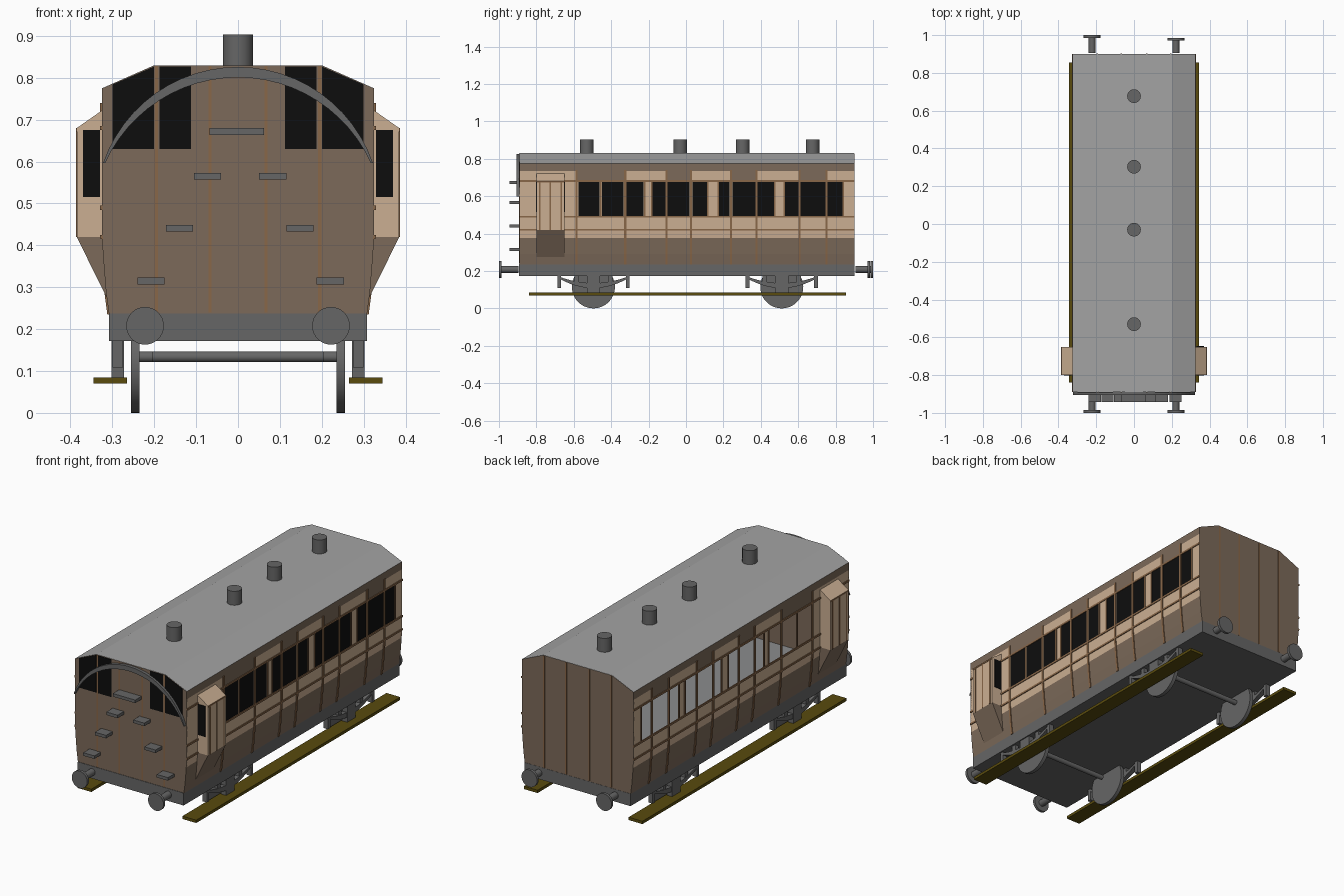
import bpy, bmesh, math
from mathutils import Matrix

if "Cube" in bpy.data.objects:
    bpy.data.objects.remove(bpy.data.objects["Cube"])


def material(name, r, g, b):
    m = bpy.data.materials.new(name)
    m.use_nodes = True
    m.diffuse_color = (r, g, b, 1)
    bsdf = next(n for n in m.node_tree.nodes if n.type == 'BSDF_PRINCIPLED')
    bsdf.inputs["Base Color"].default_value = (r, g, b, 1)
    bsdf.inputs["Roughness"].default_value = 0.8
    return m


BROWN = material("body brown", 0.2, 0.142, 0.1)
CREAM = material("panel cream", 0.6, 0.43, 0.29)
TRIM = material("beading brown", 0.25, 0.135, 0.066)
GREY = material("frame grey", 0.133, 0.133, 0.133)
ROOF = material("roof grey", 0.37, 0.37, 0.37)
FLOOR = material("floor grey", 0.26, 0.265, 0.27)
GLASS = material("window black", 0.004, 0.004, 0.004)
OLIVE = material("footboard olive", 0.1, 0.07, 0.004)

FRONT, BACK = -0.89, 0.9


def finish(bm, name, *mats):
    mesh = bpy.data.meshes.new(name)
    bm.to_mesh(mesh)
    bm.free()
    for m in mats:
        mesh.materials.append(m)
    ob = bpy.data.objects.new(name, mesh)
    bpy.context.scene.collection.objects.link(ob)
    return ob


def prism(name, pts, a, b, mat, axis='Y'):
    """Extrude an outline (xz along Y, or yz along X) from a to b."""
    bm = bmesh.new()
    place = (lambda p, t: (p[0], t, p[1])) if axis == 'Y' else (lambda p, t: (t, p[0], p[1]))
    lo = [bm.verts.new(place(p, a)) for p in pts]
    hi = [bm.verts.new(place(p, b)) for p in pts]
    n = len(pts)
    bm.faces.new(lo)
    bm.faces.new(hi[::-1])
    for i in range(n):
        j = (i + 1) % n
        bm.faces.new((lo[i], lo[j], hi[j], hi[i]))
    bmesh.ops.recalc_face_normals(bm, faces=bm.faces)
    return finish(bm, name, mat)


def box(name, x0, x1, y0, y1, z0, z1, mat):
    return prism(name, [(x0, z0), (x1, z0), (x1, z1), (x0, z1)], y0, y1, mat)


def cylinder(name, loc, r, depth, axis, mat, sides=32):
    bm = bmesh.new()
    bmesh.ops.create_cone(bm, cap_ends=True, segments=sides, radius1=r, radius2=r, depth=depth)
    for f in bm.faces:
        f.smooth = len(f.verts) == 4
        if not f.smooth:
            for e in f.edges:
                e.smooth = False
    turn = {'Z': Matrix(), 'X': Matrix.Rotation(math.pi / 2, 4, 'Y'),
            'Y': Matrix.Rotation(math.pi / 2, 4, 'X')}[axis]
    bmesh.ops.transform(bm, matrix=Matrix.Translation(loc) @ turn, verts=bm.verts)
    return finish(bm, name, mat)


def half_width(z):
    return 0.308 + 0.017 * min(max((z - 0.235) / 0.185, 0), 1) ** 0.7


# Side walls: a grid of cells coloured by position; the panes of the left side are glazed
PANES = [(-0.575, -0.463), (-0.449, -0.334), (-0.318, -0.227),
         (-0.179, -0.11), (-0.099, 0.019), (0.035, 0.115),
         (0.174, 0.233), (0.249, 0.372), (0.382, 0.473),
         (0.527, 0.602), (0.612, 0.746), (0.757, 0.837)]
DOORS = [(-0.585, -0.325), (-0.104, 0.027), (0.241, 0.377), (0.607, 0.751)]
LEVELS = [0.235, 0.29, 0.35, 0.375, 0.42, 0.49, 0.677, 0.735, 0.775]


def within(v, spans):
    return any(a < v < b for a, b in spans)


def side_wall(s, name):
    bm = bmesh.new()
    cuts = sorted({FRONT, BACK} | {v for span in PANES + DOORS for v in span})
    for y0, y1 in zip(cuts, cuts[1:]):
        for z0, z1 in zip(LEVELS, LEVELS[1:]):
            y, z = (y0 + y1) / 2, (z0 + z1) / 2
            pane = within(y, PANES) and 0.49 < z < 0.677
            if pane and s < 0:
                continue
            cream = 0.375 < z < 0.735 and not (z > 0.677 and within(y, DOORS))
            q = [(y0, z0), (y1, z0), (y1, z1), (y0, z1)]
            f = bm.faces.new([bm.verts.new((s * half_width(c), a, c)) for a, c in q][::s])
            f.material_index = 2 if pane else int(cream)
    bmesh.ops.remove_doubles(bm, verts=bm.verts, dist=1e-5)
    finish(bm, name, BROWN, CREAM, GLASS)


def beading(s, name, y0, y1, z0, z1):
    zs = [z0] + [z for z in LEVELS if z0 < z < z1] + [z1]
    outer = [(s * (half_width(z) + 0.004), z) for z in zs]
    inner = [(s * (half_width(z) - 0.002), z) for z in zs]
    prism(name, outer + inner[::-1], y0, y1, TRIM)


for s, side in ((1, "left"), (-1, "right")):
    side_wall(s, side + "_side_wall")
    for z in (0.42, 0.49, 0.68):
        beading(s, side + "_rail_beading", FRONT, BACK, z - 0.005, z + 0.005)
    for span in DOORS:
        for y in span:
            beading(s, side + "_post_beading", y - 0.006, y + 0.006, 0.235, 0.74)
    for y in (-0.456, -0.22, -0.182, 0.117, 0.172, 0.475, 0.525, 0.84):
        beading(s, side + "_window_beading", y - 0.004, y + 0.004, 0.49, 0.68)

    # Guard's lookout
    y0, y1 = -0.8, -0.65
    prism(side + "_lookout", [(s * 0.315, 0.42), (s * 0.385, 0.42), (s * 0.385, 0.68),
                              (s * 0.325, 0.722)], y0, y1, CREAM)
    prism(side + "_lookout_base", [(s * 0.306, 0.26), (s * 0.385, 0.42),
                                   (s * 0.32, 0.42)], y0, y1, BROWN)
    for y in (y0 + 0.018, (y0 + y1) / 2, y1 - 0.018):
        box(side + "_lookout_beading", s * 0.384, s * 0.387, y - 0.004, y + 0.004, 0.42, 0.68, TRIM)
    box(side + "_lookout_top_beading", s * 0.384, s * 0.387, y0, y1, 0.672, 0.68, TRIM)
    ends = [(y0 - 0.003, y0)] + ([(y1, y1 + 0.003)] if s > 0 else [])
    for a, b in ends:
        box(side + "_lookout_pane", s * 0.33, s * 0.37, a, b, 0.515, 0.676, GLASS)

    # Front windows
    prism(side + "_front_corner_pane", [(s * 0.3, 0.63), (s * 0.2, 0.63), (s * 0.2, 0.827),
                                        (s * 0.3, 0.784)], FRONT - 0.003, FRONT, GLASS)
    box(side + "_front_pane", s * 0.112, s * 0.188, FRONT - 0.003, FRONT, 0.63, 0.827, GLASS)

    # Footboard
    box(side + "_footboard", s * 0.265, s * 0.345, -0.84, 0.855, 0.07, 0.085, OLIVE)

    # Wheels and springs
    for yc in (-0.495, 0.512):
        cylinder(side + "_wheel", (s * 0.245, yc, 0.115), 0.115, 0.02, 'X', GREY, 48)
        box(side + "_axle_box", s * 0.272, s * 0.302, yc - 0.035, yc + 0.035, 0.085, 0.175, GREY)
        steps = [i / 6 - 1 for i in range(13)]
        top = [(yc + 0.185 * t, 0.135 + 0.035 * t * t) for t in steps]
        low = [(yc + 0.185 * t, 0.108 + 0.052 * t * t) for t in steps]
        prism(side + "_leaf_spring", top + low[::-1], s * 0.275, s * 0.3, GREY, 'X')
        for e in (-1, 1):
            y = yc + e * 0.183
            box(side + "_spring_hanger", s * 0.275, s * 0.3, y - 0.01, y + 0.01, 0.108, 0.175, GREY)
            y = yc + e * 0.09
            box(side + "_spring_stop", s * 0.277, s * 0.298, y - 0.012, y + 0.012, 0.125, 0.175, GREY)

    # Buffers
    for end, face, tip in (("front", FRONT, -1.0), ("back", BACK, 0.985 if s > 0 else 1.0)):
        d = 1 if tip > 0 else -1
        cylinder(end + "_buffer_head", (s * 0.222, tip - d * 0.007, 0.208), 0.045, 0.014, 'Y', GREY)
        cylinder(end + "_buffer_stem", (s * 0.222, (face + tip) / 2, 0.208), 0.018,
                 abs(tip - face) - 0.01, 'Y', GREY, 20)

# End walls
rise = [(half_width(z), z) for z in LEVELS[:-1]] + [(0.325, 0.774), (0.2, 0.829)]
outline = rise + [(-x, z) for x, z in rise[::-1]]
for name, a, b in (("front", FRONT, FRONT + 0.01), ("back", BACK - 0.01, BACK)):
    prism(name + "_wall", outline, a, b, BROWN)
    face = (a - 0.002, a) if name == "front" else (b, b + 0.002)
    for x in (-0.195, -0.067, 0.067, 0.195):
        box(name + "_beading", x - 0.004, x + 0.004, *face, 0.24, 0.828, TRIM)

# Roof, floor and underframe
prism("roof", [(-0.325, 0.775), (-0.2, 0.83), (0.2, 0.83), (0.325, 0.775),
               (0.315, 0.77), (0.198, 0.82), (-0.198, 0.82), (-0.315, 0.77)],
      FRONT + 0.001, BACK - 0.001, ROOF)
box("underframe", -0.308, 0.308, FRONT - 0.002, BACK + 0.001, 0.172, 0.237, GREY)
box("floor", -0.3, 0.3, FRONT + 0.01, BACK - 0.01, 0.236, 0.24, FLOOR)

# Roof ventilators
for y in (-0.53, -0.03, 0.303, 0.677):
    cylinder("roof_ventilator", (0, y, 0.862), 0.036, 0.082, 'Z', GREY)

# Axles
for y in (-0.495, 0.512):
    cylinder("axle", (0, y, 0.134), 0.013, 0.47 if y > 0 else 0.41, 'X', GREY, 16)

# Front rain strip: a crescent between two arcs


def arc(half, foot, crown):
    r = (half ** 2 + (crown - foot) ** 2) / (2 * (crown - foot))
    a = math.asin(half / r)
    return [(r * math.sin(a * t / 12), crown - r + r * math.cos(a * t / 12)) for t in range(-12, 13)]


prism("rain_strip", arc(0.322, 0.597, 0.826) + arc(0.317, 0.597, 0.801)[::-1],
      FRONT - 0.016, FRONT, GREY)

# Front climbing steps
for x, z, w in ((-0.003, 0.672, 0.13), (-0.073, 0.565, 0.065), (0.083, 0.565, 0.065),
                (-0.14, 0.441, 0.065), (0.148, 0.441, 0.065),
                (-0.208, 0.315, 0.065), (0.22, 0.315, 0.065)):
    box("front_step", x - w / 2, x + w / 2, -0.943, FRONT, z - 0.008, z + 0.008, GREY)
